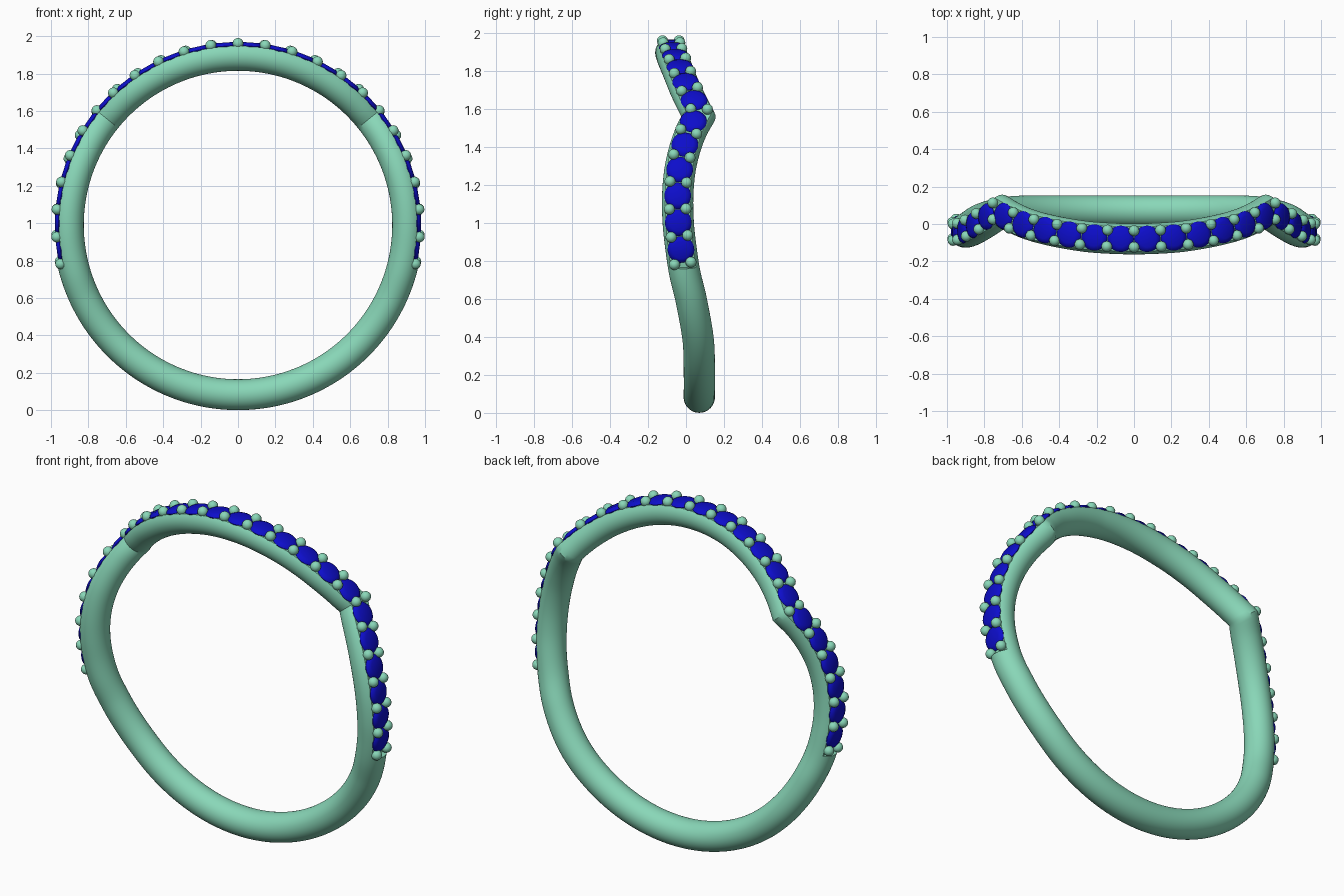
import bpy, bmesh, math
from mathutils import Vector, Matrix

if "Cube" in bpy.data.objects:
    bpy.data.objects.remove(bpy.data.objects["Cube"])

CZ, R, TUBE = 0.99, 0.907, 0.0825      # ring centre height, path radius, tube radius
SEAT = 0.957                           # radius of the flat stone seat
PITCH, CORNER, SEAT_END = 8.5, 51.0, 103.5

# Sideways sway of the band: (degrees from top, y), with a sharp corner at 51
CROWN = [(-13, -0.072), (0, -0.08), (13, -0.072), (21, -0.057), (30, -0.032),
         (38, -0.003), (46, 0.038), (51, 0.069)]
SHANK = [(51, 0.069), (57, 0.028), (64, -0.007), (72, -0.033), (81, -0.044),
         (90, -0.04), (98, -0.026), (106, -0.007), (116, 0.028),
         (131, 0.063), (145, 0.07), (181, 0.07)]


def curve(pts, a):
    """Smooth interpolation through the points."""
    n = len(pts)
    i = max(k for k in range(n - 1) if pts[k][0] <= a or k == 0)

    def slope(k):
        p, q = pts[max(k - 1, 0)], pts[min(k + 1, n - 1)]
        return (q[1] - p[1]) / (q[0] - p[0])
    (x0, y0), (x1, y1) = pts[i], pts[i + 1]
    h = x1 - x0
    t = (a - x0) / h
    return (y0 * (2*t**3 - 3*t**2 + 1) + slope(i) * h * (t**3 - 2*t**2 + t)
            + y1 * (3*t**2 - 2*t**3) + slope(i + 1) * h * (t**3 - t**2))


def sway(deg):
    a = abs(deg)
    return curve(CROWN if a <= CORNER else SHANK, a)


def tilt(deg, d=0.5):
    """Sideways slope of the path."""
    return (sway(deg + d) - sway(deg - d)) / (R * math.radians(2 * d))


def point(deg, radius, y):
    a = math.radians(deg)
    return Vector((radius * math.sin(a), y, CZ + radius * math.cos(a)))


def frame(deg, radius):
    """Matrix on the band: x along it, y across it, z outward."""
    a = math.radians(deg)
    out = Vector((math.sin(a), 0, math.cos(a)))
    along = Vector((math.cos(a), tilt(deg), -math.sin(a))).normalized()
    across = out.cross(along)
    m = Matrix((along, across, out)).transposed().to_4x4()
    m.translation = point(deg, radius, sway(deg))
    return m


def finish(name, bm, mat, angle):
    bmesh.ops.recalc_face_normals(bm, faces=bm.faces)
    me = bpy.data.meshes.new(name)
    bm.to_mesh(me)
    bm.free()
    me.materials.append(mat)
    ob = bpy.data.objects.new(name, me)
    bpy.context.collection.objects.link(ob)
    bpy.ops.object.select_all(action='DESELECT')
    ob.select_set(True)
    bpy.context.view_layer.objects.active = ob
    bpy.ops.object.shade_smooth_by_angle(angle=math.radians(angle))
    return ob


def material(name, rgb):
    m = bpy.data.materials.new(name)
    m.diffuse_color = (*rgb, 1)
    m.use_nodes = True
    m.node_tree.nodes["Principled BSDF"].inputs["Base Color"].default_value = m.diffuse_color
    return m


metal = material("green_metal", (0.25, 0.68, 0.48))
blue = material("blue_stone", (0.004, 0.004, 0.6))

# Band: swept tube, mitred at the corners, flattened under the stones
stations = []
for k in range(-120, 120):
    deg = k * 1.5
    if deg == -SEAT_END:
        stations += [(deg, False), (deg, True)]
    elif deg == SEAT_END:
        stations += [(deg, True), (deg, False)]
    else:
        stations.append((deg, abs(deg) < SEAT_END))
bm = bmesh.new()
SEG = 48
rings = []
for deg, flat in stations:
    s = tilt(deg)
    if abs(deg) == CORNER:
        s = 0.36
    wide = TUBE * math.sqrt(1 + s * s)
    ring = []
    for j in range(SEG):
        b = 2 * math.pi * j / SEG
        rad = R + TUBE * math.cos(b)
        if flat:
            rad = min(rad, SEAT)
        ring.append(bm.verts.new(point(deg, rad, sway(deg) + wide * math.sin(b))))
    rings.append(ring)
for i, ring in enumerate(rings):
    nxt = rings[(i + 1) % len(rings)]
    for j in range(SEG):
        k = (j + 1) % SEG
        bm.faces.new((ring[j], ring[k], nxt[k], nxt[j]))
bmesh.ops.remove_doubles(bm, verts=bm.verts, dist=1e-5)
finish("band", bm, metal, 35)

# Round stones: low domed crown, pointed underside
PROFILE = [(0.045, 0.021), (0.063, 0.013), (0.0705, 0.002), (0.066, -0.008)]
bm = bmesh.new()
N = 28
for i in range(-12, 12):
    m = frame((i + 0.5) * PITCH, SEAT)
    loops = [[bm.verts.new(m @ Vector((r * math.cos(2 * math.pi * j / N),
                                       r * math.sin(2 * math.pi * j / N), z)))
              for j in range(N)] for r, z in PROFILE]
    tip = bm.verts.new(m @ Vector((0, 0, -0.06)))
    bm.faces.new(loops[0])
    for a, b in zip(loops, loops[1:]):
        for j in range(N):
            bm.faces.new((a[j], a[j - 1], b[j - 1], b[j]))
    for j in range(N):
        bm.faces.new((loops[-1][j], loops[-1][j - 1], tip))
finish("stones", bm, blue, 40)

# Bead prongs: a pair between neighbouring stones
bm = bmesh.new()
for i in range(-12, 13):
    m = frame(i * PITCH, 0.971)
    for side in (-1, 1):
        bmesh.ops.create_uvsphere(bm, u_segments=16, v_segments=10, radius=0.029,
                                  matrix=m @ Matrix.Translation((0, side * 0.044, 0)))
finish("bead_prongs", bm, metal, 60)
